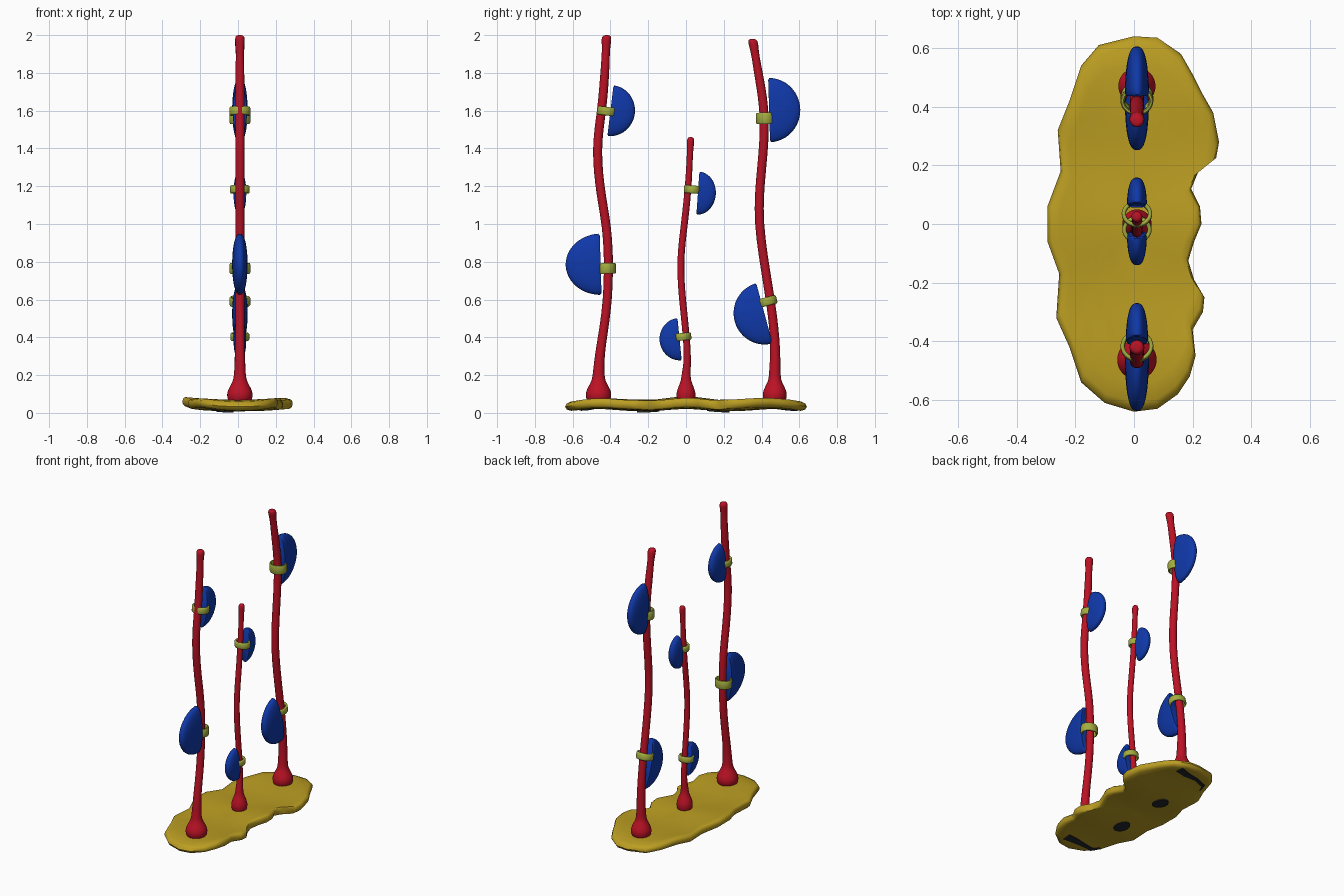
import bpy, bmesh
from math import sin, cos, pi, radians, copysign
from mathutils import Vector

cube = bpy.data.objects.get("Cube")
if cube:
    bpy.data.objects.remove(cube)


def material(name, r, g, b):
    mat = bpy.data.materials.new(name)
    mat.use_nodes = True
    mat.diffuse_color = (r, g, b, 1)
    mat.node_tree.nodes["Principled BSDF"].inputs["Base Color"].default_value = (r, g, b, 1)
    return mat


red = material("crimson", .5, .006, .018)
blue = material("deep blue", .005, .04, .4)
gold = material("gold", .5, .34, .016)
lime = material("olive lime", .37, .42, .05)
dark = material("charcoal", .015, .02, .025)


def loft(name, rings, mat, subdivisions=0, sharp_angle=50):
    """Skin equal-length rings of points and cap both ends."""
    bm = bmesh.new()
    loops = [[bm.verts.new(p) for p in ring] for ring in rings]
    count = len(loops[0])
    for a, b in zip(loops, loops[1:]):
        for i in range(count):
            j = (i + 1) % count
            bm.faces.new((a[i], a[j], b[j], b[i]))
    bm.faces.new(loops[0])
    bm.faces.new(loops[-1])
    bmesh.ops.recalc_face_normals(bm, faces=bm.faces)
    mesh = bpy.data.meshes.new(name)
    bm.to_mesh(mesh)
    bm.free()
    mesh.materials.append(mat)
    obj = bpy.data.objects.new(name, mesh)
    bpy.context.collection.objects.link(obj)
    if subdivisions:
        mod = obj.modifiers.new("Smooth", "SUBSURF")
        mod.levels = mod.render_levels = subdivisions
    bpy.ops.object.select_all(action="DESELECT")
    bpy.context.view_layer.objects.active = obj
    obj.select_set(True)
    bpy.ops.object.shade_smooth_by_angle(angle=radians(sharp_angle))
    return obj


def wave(x, y):
    return .007 * cos(2 * pi * y / .46) + .2 * x * x


# Wavy base slab with a rounded rim
outline = [(0, .64), (.08, .635), (.16, .58), (.2, .51), (.23, .45), (.27, .38),
           (.29, .28), (.28, .225), (.22, .18), (.195, .12), (.225, .06), (.23, 0),
           (.205, -.06), (.185, -.125), (.205, -.19), (.24, -.25), (.235, -.3),
           (.2, -.36), (.21, -.45), (.19, -.52), (.15, -.58), (.08, -.63), (0, -.64),
           (-.1, -.61), (-.18, -.54), (-.22, -.42), (-.265, -.32), (-.255, -.17),
           (-.295, -.06), (-.295, .06), (-.25, .18), (-.26, .32), (-.22, .42),
           (-.18, .54), (-.12, .61)]
bottom, top = .014, .063
steps = [(s, bottom) for s in (.05, .3, .5, .7, .85, .95)]
steps += [(.985, bottom + .008), (1, .038), (.985, top - .008)]
steps += [(s, top) for s in (.95, .85, .7, .5, .3, .05)]
loft("base_slab", [[(x * s, y * s, z + wave(x * s, y * s)) for x, y in outline]
                   for s, z in steps], gold)


# Thin dark pads under the base
def pad(name, shape):
    loft(name, [[(x, y, bottom + dz + wave(x, y)) for x, y in shape]
                for dz in (-.005, .003)], dark)


for name, y in (("front_oval_pad", -.2), ("back_oval_pad", .17)):
    pad(name, [(-.07 + .045 * cos(k * pi / 8), y + .06 * sin(k * pi / 8))
               for k in range(16)])
hooks = {"back_hook_pad": [(.1, .56), (.03, .54), (-.06, .53), (-.15, .49), (-.17, .44)],
         "front_hook_pad": [(.1, -.53), (.03, -.53), (-.06, -.54), (-.12, -.55), (-.15, -.52)]}
for name, path in hooks.items():
    widths = (.03, .025, .014, .014, .012)
    pad(name, [(x, y + w) for (x, y), w in zip(path, widths)]
        + [(x, y - w) for (x, y), w in reversed(list(zip(path, widths)))])


CX = .01    # shared centre plane of the stems


# Stems: a flared foot, a gently bent shaft and a small knob at the tip
def stem(name, foot, r, path):
    y0 = path[0][0]
    rings = [(y0, .05, foot * .8), (y0, .075, foot * .98), (y0, .105, foot * 1.04),
             (y0, .14, foot * .8), (y0, .17, foot * .53), (y0, .21, r * 1.25)]
    rings += [(y, z, r) for y, z in path[1:-1]]
    ye, ze = path[-1]
    yp, zp = path[-2]
    lean = (ye - yp) / (ze - zp)
    for drop, k in ((.09, .85), (.045, 1), (.02, 1.1), (.004, .9), (0, .4)):
        rings.append((ye - lean * drop, ze - drop, r * k))
    loft(name, [[(CX + q * cos(k * pi / 6), y + q * sin(k * pi / 6), z)
                 for k in range(12)] for y, z, q in rings], red, 2, 80)


stem("front_stem", .07, .025,
     [(-.463, 0), (-.455, .34), (-.41, .58), (-.408, .94), (-.45, 1.14),
      (-.478, 1.4), (-.445, 1.6), (-.43, 1.79), (-.42, 2)])
stem("middle_stem", .052, .019,
     [(0, 0), (.01, .28), (0, .44), (-.038, .76), (-.012, .97), (.012, 1.18), (.025, 1.46)])
stem("back_stem", .066, .025,
     [(.47, 0), (.475, .39), (.44, .65), (.375, 1.02), (.4, 1.29), (.425, 1.56),
      (.385, 1.79), (.352, 1.98)])


def frame(side, lean):
    """Axes of a leaf: outward direction and direction along its flat edge."""
    along = Vector((0, lean, 1)).normalized()
    out = Vector((0, side, -side * lean)).normalized()
    return out, along


# Half-disc leaves, flat towards the stem and rounded at the rim
def leaf(name, y, z, radius, depth, thick, side, lean):
    out, along = frame(side, lean)
    centre = Vector((CX, y, z))
    rings = []
    for t in [0, .04] + [k * pi / 24 for k in range(1, 12)] + [1.54]:
        edge = .94 if t == 0 else 1
        ring = []
        for k in range(32):
            c, s = cos(k * pi / 16), sin(k * pi / 16)
            width = thick * edge * cos(t) ** .7 * copysign(abs(s) ** .85, s)
            ring.append(centre + out * depth * sin(t)
                        + along * radius * edge * cos(t) * c + Vector((width, 0, 0)))
        rings.append(ring)
    loft(name, rings, blue)


# Open clips hugging the stem, with their ends gripping the leaf
def clip(name, y, z, half_x, half_y, height, side, lean):
    out, along = frame(side, lean)
    centre = Vector((CX, y, z))
    h = height / 2
    section = [(-.014, -h * .7), (-.01, -h), (-.004, -h), (0, -h * .7),
               (0, h * .7), (-.004, h), (-.01, h), (-.014, h * .7)]
    rings = []
    for k in range(25):
        a = radians(40 + 280 * k / 24)
        rings.append([centre + out * (half_y + d) * cos(a) + along * v
                      + Vector(((half_x + d) * sin(a), 0, 0)) for d, v in section])
    loft(name, rings, lime, 0, 60)


# name, leaf (y, z, radius, depth, half thickness), clip (y, z, half x, half y, height)
pairs = [
    ("front_upper", (-.4, 1.6, .135, .13, .038), (-.418, 1.597, .056, .052, .045), 1, .12),
    ("front_lower", (-.452, .787, .162, .185, .041), (-.42, .765, .056, .05, .056), -1, -.03),
    ("middle_upper", (.063, 1.163, .114, .095, .034), (.034, 1.183, .052, .045, .042), 1, .07),
    ("middle_lower", (-.034, .39, .112, .106, .034), (-.018, .403, .05, .046, .04), -1, -.1),
    ("back_upper", (.44, 1.603, .17, .165, .041), (.42, 1.56, .056, .05, .06), 1, -.03),
    ("back_lower", (.415, .527, .165, .163, .041), (.43, .59, .056, .052, .045), -1, -.27)]
for name, leaf_dims, clip_dims, side, lean in pairs:
    leaf(name + "_leaf", *leaf_dims, side, lean)
    clip(name + "_clip", *clip_dims, side, lean)
